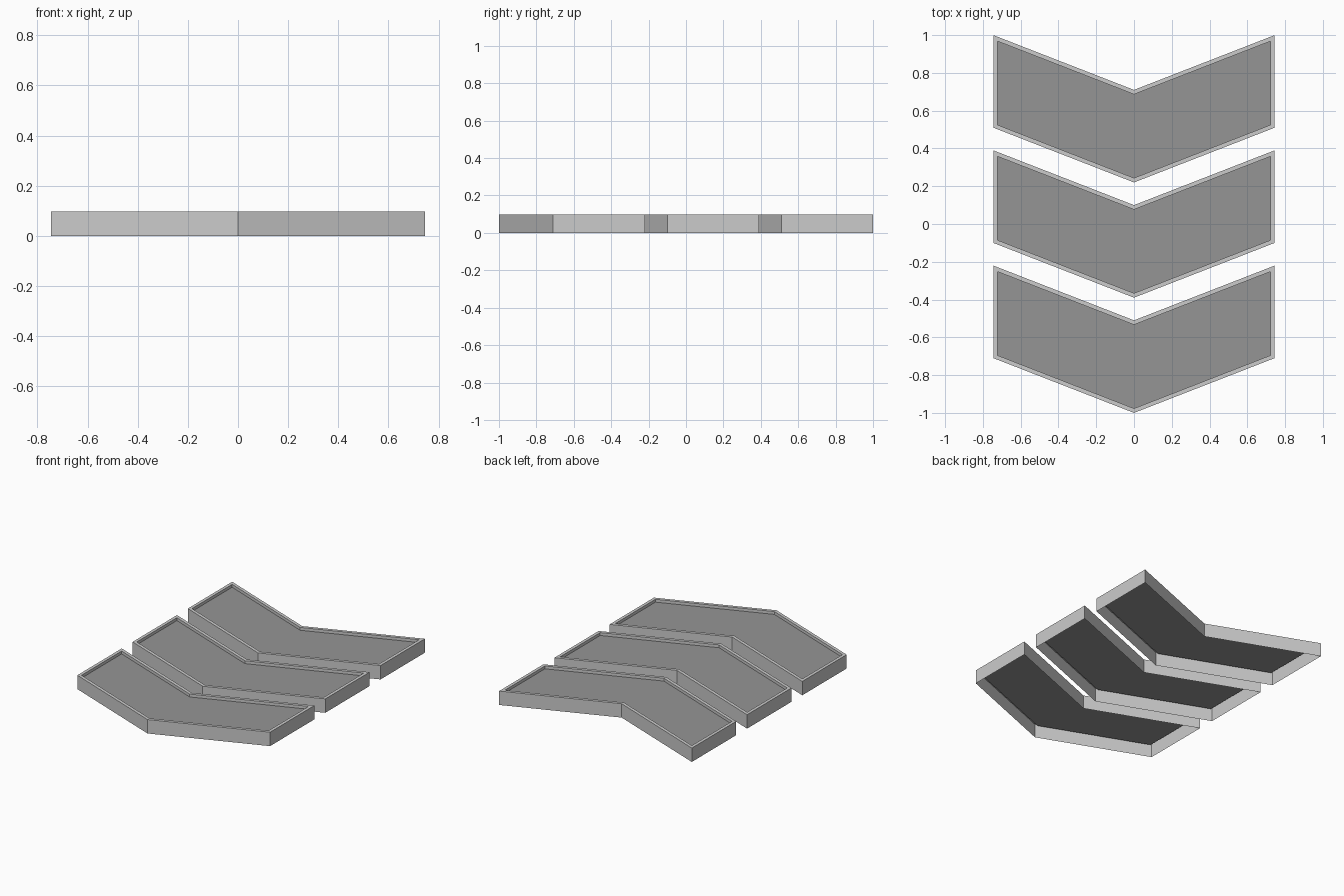
import bpy, bmesh

if "Cube" in bpy.data.objects:
    bpy.data.objects.remove(bpy.data.objects["Cube"])

HALF_W, SIDE, DROP = 0.745, 0.49, 0.29   # half width, depth along y, V drop
HEIGHT, RIM, RECESS, PITCH = 0.097, 0.022, 0.02, 0.61

dark = bpy.data.materials.new("dark_grey")
dark.diffuse_color = (0.3, 0.3, 0.3, 1)
dark.use_nodes = True
dark.node_tree.nodes["Principled BSDF"].inputs["Base Color"].default_value = dark.diffuse_color


def add_object(name, bm, y, material=None):
    mesh = bpy.data.meshes.new(name)
    bm.to_mesh(mesh)
    bm.free()
    obj = bpy.data.objects.new(name, mesh)
    obj.location.y = y
    if material:
        mesh.materials.append(material)
    bpy.context.collection.objects.link(obj)
    return obj


def chevron_shell():
    """Open-bottomed chevron shell; returns the bmesh and its recessed face."""
    bm = bmesh.new()
    outline = [(-HALF_W, 0), (-HALF_W, -SIDE), (0, -SIDE - DROP),
               (HALF_W, -SIDE), (HALF_W, 0), (0, -DROP)]
    top = bm.faces.new([bm.verts.new((x, y, HEIGHT)) for x, y in outline])
    top.normal_update()
    # outer walls down to the ground
    walls = bmesh.ops.extrude_edge_only(bm, edges=list(top.edges))["geom"]
    for v in walls:
        if isinstance(v, bmesh.types.BMVert):
            v.co.z = 0
    bmesh.ops.recalc_face_normals(bm, faces=bm.faces)
    if top.normal.z < 0:
        bmesh.ops.reverse_faces(bm, faces=bm.faces)
    # flat rim, then the step down to the panel
    bmesh.ops.inset_region(bm, faces=[top], thickness=RIM,
                           use_even_offset=True, use_boundary=True)
    bmesh.ops.inset_region(bm, faces=[top], thickness=0.0,
                           use_even_offset=True, use_boundary=True)
    for v in top.verts:
        v.co.z = HEIGHT - RECESS
    bm.normal_update()
    return bm, top


for i in range(3):
    y = 1 - i * PITCH
    # raised frame
    bm, top = chevron_shell()
    corners = [v.co.copy() for v in top.verts]
    bmesh.ops.delete(bm, geom=[top], context="FACES_ONLY")
    add_object(f"chevron_frame_{i + 1}", bm, y)
    # recessed panel
    bm = bmesh.new()
    bm.faces.new([bm.verts.new(c) for c in corners])
    add_object(f"chevron_panel_{i + 1}", bm, y, dark)
